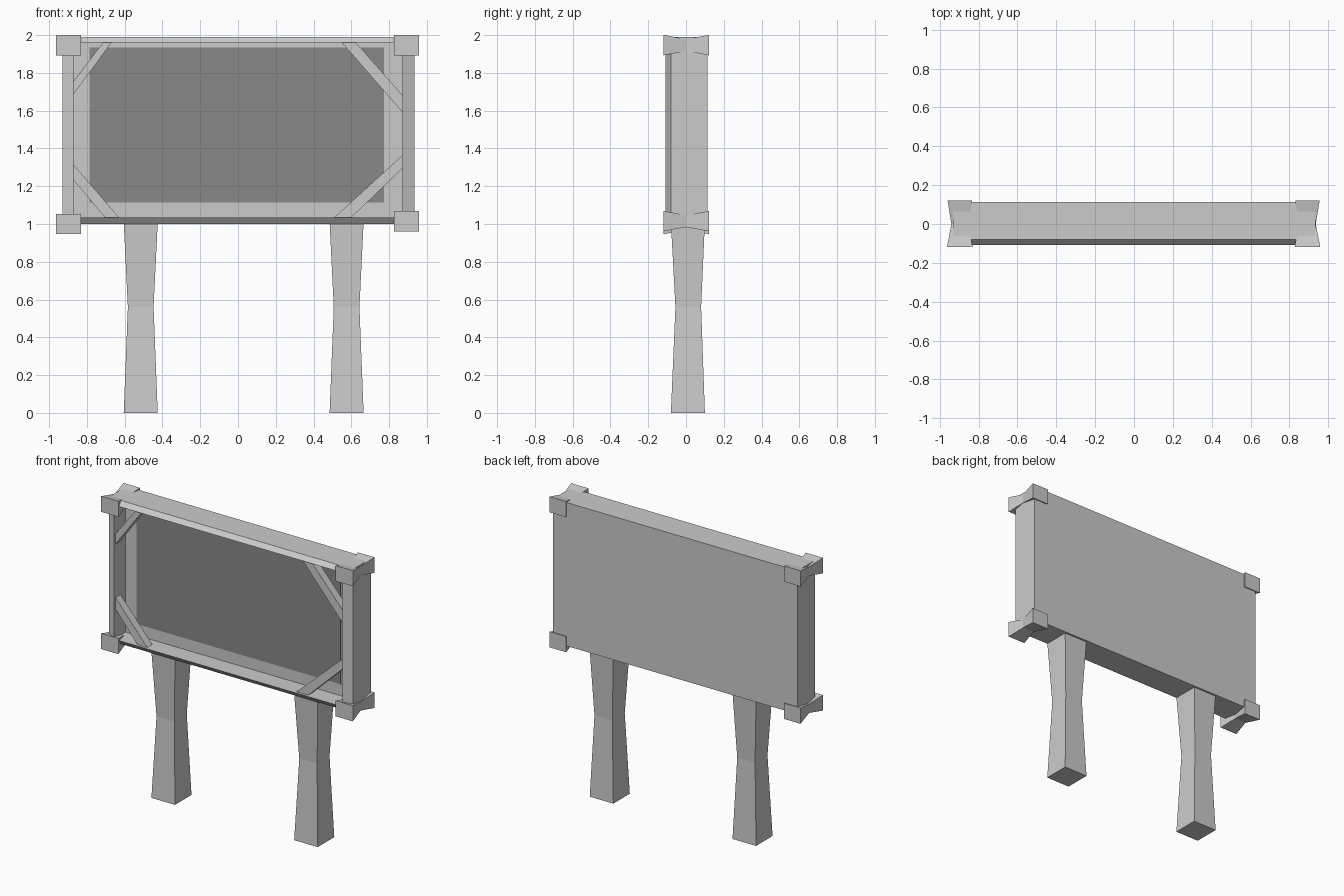
import bpy, bmesh

if "Cube" in bpy.data.objects:
    bpy.data.objects.remove(bpy.data.objects["Cube"])


def loft(name, rings):
    """Closed flat-faced solid through a list of four-point rings."""
    bm = bmesh.new()
    loops = [[bm.verts.new(p) for p in ring] for ring in rings]
    for a, b in zip(loops, loops[1:]):
        for i in range(4):
            j = (i + 1) % 4
            bm.faces.new((a[i], a[j], b[j], b[i]))
    bm.faces.new(loops[0])
    bm.faces.new(loops[-1])
    bmesh.ops.recalc_face_normals(bm, faces=bm.faces)
    mesh = bpy.data.meshes.new(name)
    bm.to_mesh(mesh)
    bm.free()
    obj = bpy.data.objects.new(name, mesh)
    bpy.context.collection.objects.link(obj)
    return obj


def rect_y(y, x0, x1, z0, z1):
    return [(x0, y, z0), (x1, y, z0), (x1, y, z1), (x0, y, z1)]


def square_z(z, cx, cy, h):
    return [(cx - h, cy - h, z), (cx + h, cy - h, z),
            (cx + h, cy + h, z), (cx - h, cy + h, z)]


# Board body: back, sides, chamfered front rim and recess
loft("board_frame", [
    rect_y(0.113, -0.93, 0.935, 1.0, 1.99),
    rect_y(-0.08, -0.93, 0.935, 1.0, 1.99),
    rect_y(-0.108, -0.872, 0.872, 1.035, 1.96),
    rect_y(0.02, -0.872, 0.872, 1.035, 1.96),
])

# Dark notice panel inside the recess
panel = loft("notice_panel", [
    rect_y(0.03, -0.785, 0.772, 1.115, 1.935),
    rect_y(0.017, -0.785, 0.772, 1.115, 1.935),
])
mat = bpy.data.materials.new("dark_panel")
mat.diffuse_color = (0.25, 0.25, 0.25, 1)
mat.use_nodes = True
mat.node_tree.nodes["Principled BSDF"].inputs["Base Color"].default_value = mat.diffuse_color
panel.data.materials.append(mat)

# Corner blocks, pinched in the middle
corners = {"top_left": (-0.897, 1.947), "top_right": (0.893, 1.947),
           "bottom_left": (-0.897, 1.0), "bottom_right": (0.893, 1.015)}
for label, (cx, cz) in corners.items():
    rings = []
    for y, hx, hz in ((-0.118, 0.066, 0.054), (0, 0.043, 0.031), (0.122, 0.063, 0.054)):
        rings.append(rect_y(y, cx - hx, cx + hx, cz - hz, cz + hz))
    loft("corner_block_" + label, rings)

# Waisted legs
for label, cx in (("left", -0.515), ("right", 0.575)):
    loft("leg_" + label, [square_z(0, cx, 0.01, 0.09),
                          square_z(0.56, cx, 0.012, 0.068),
                          square_z(1.01, cx, 0.01, 0.09)])

# Diagonal braces: x pair on the rail, z pair on the post
braces = {"top_left": (-0.872, 1.96, -0.715, -0.67, 1.755, 1.685),
          "top_right": (0.872, 1.96, 0.625, 0.55, 1.68, 1.59),
          "bottom_left": (-0.872, 1.035, -0.705, -0.63, 1.235, 1.315),
          "bottom_right": (0.872, 1.035, 0.60, 0.51, 1.295, 1.365)}
for label, (px, rz, xa, xb, za, zb) in braces.items():
    loft("brace_" + label, [[(xa, y, rz), (xb, y, rz), (px, y, zb), (px, y, za)]
                            for y in (-0.09, -0.035)])
